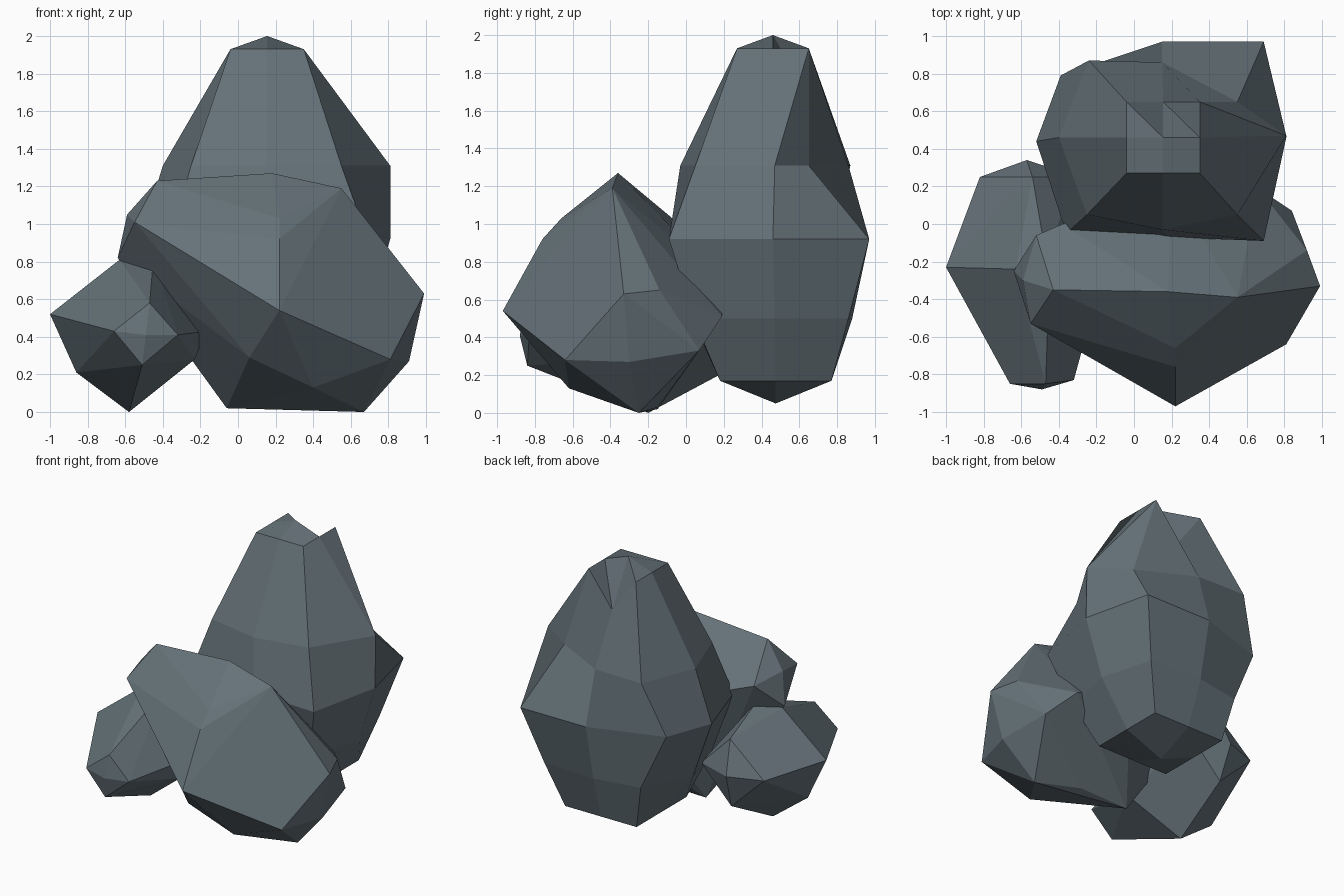
import bpy, bmesh

slate = bpy.data.materials.new("slate grey")
slate.diffuse_color = (0.13, 0.168, 0.19, 1)


def add_object(name, bm):
    bmesh.ops.recalc_face_normals(bm, faces=bm.faces[:])
    mesh = bpy.data.meshes.new(name)
    bm.to_mesh(mesh)
    bm.free()
    mesh.materials.append(slate)
    bpy.context.collection.objects.link(bpy.data.objects.new(name, mesh))


def ring_rock(top, rings, bottom):
    """Stack of 8-sided rings, closed by 2x2 quad caps."""
    bm = bmesh.new()
    loops = [[bm.verts.new((x, y, z)) for x, y in pts] for z, pts in rings]
    for a, b in zip(loops, loops[1:]):
        for i in range(8):
            j = (i + 1) % 8
            bm.faces.new((a[i], a[j], b[j], b[i]))
    for ring, pole in ((loops[0], top), (loops[-1], bottom)):
        c = bm.verts.new(pole)
        for i in range(0, 8, 2):     # corners sit at even places
            bm.faces.new((c, ring[i - 1], ring[i], ring[i + 1]))
    return bm


def square(x0, x1, y0, y1):
    xm, ym = (x0 + x1) / 2, (y0 + y1) / 2
    return [(x0, y0), (xm, y0), (x1, y0), (x1, ym), (x1, y1), (xm, y1), (x0, y1), (x0, ym)]


def hull_rock(name, points):
    bm = bmesh.new()
    for p in points:
        bm.verts.new(p)
    res = bmesh.ops.convex_hull(bm, input=bm.verts[:])
    junk = {v for v in res["geom_interior"] + res["geom_unused"] if isinstance(v, bmesh.types.BMVert)}
    bmesh.ops.delete(bm, geom=list(junk), context='VERTS')
    bmesh.ops.dissolve_limit(bm, angle_limit=0.05, verts=bm.verts[:], edges=bm.edges[:])
    add_object(name, bm)


# Tall rock: tapered upright stack, with a notch in the back of its crown
tall = ring_rock((0.155, 0.46, 2.0), [
    (1.93, square(-0.04, 0.35, 0.27, 0.65)),
    (1.31, [(-0.25, 0.05), (0.15, -0.03), (0.55, 0.05), (0.81, 0.47),
            (0.55, 0.65), (0.15, 0.86), (-0.24, 0.87), (-0.40, 0.46)]),
    (0.92, [(-0.36, -0.05), (0.18, -0.07), (0.69, -0.09), (0.81, 0.46),
            (0.69, 0.97), (0.15, 0.97), (-0.39, 0.79), (-0.52, 0.44)]),
    (0.50, [(-0.25, 0.05), (0.15, 0.03), (0.57, 0.04), (0.68, 0.47),
            (0.57, 0.86), (0.15, 0.88), (-0.20, 0.82), (-0.38, 0.46)]),
    (0.17, square(-0.13, 0.46, 0.18, 0.77)),
], (0.16, 0.475, 0.05))
tall.verts.ensure_lookup_table()
tall.verts[5].co.z = 1.67
# creases around the notch
for i, j in ((4, 11), (3, 5), (6, 40)):
    bmesh.ops.connect_vert_pair(tall, verts=[tall.verts[i], tall.verts[j]])
    tall.verts.ensure_lookup_table()
add_object("tall_rock", tall)

# Leaning rock: wide boulder across the front, sloping down to the right
hull_rock("leaning_rock", [
    (0.22, -0.97, 0.54), (0.18, -0.36, 1.27), (0.55, -0.39, 1.19), (0.22, -0.76, 0.92),
    (0.22, -0.66, 1.03), (0.99, -0.33, 0.63), (0.92, -0.14, 0.65), (0.91, -0.30, 0.27),
    (0.81, -0.64, 0.28), (0.67, -0.25, 0.0), (0.40, -0.62, 0.13), (0.06, -0.67, 0.29),
    (-0.06, -0.15, 0.02), (0.34, -0.15, 0.03), (0.84, 0.07, 0.33), (0.66, 0.19, 0.51),
    (0.20, 0.20, 0.70), (-0.38, 0.0, 0.97), (-0.52, -0.06, 1.01), (-0.59, -0.30, 1.05),
    (-0.55, -0.53, 1.01), (-0.43, -0.35, 1.23), (-0.64, -0.25, 0.82),
])

# Small rock: low boulder on the left, its narrow end facing front
hull_rock("small_rock", [
    (-0.66, -0.85, 0.43), (-0.47, -0.85, 0.58), (-0.32, -0.83, 0.41), (-0.51, -0.84, 0.25),
    (-0.49, -0.88, 0.41), (-1.0, -0.23, 0.52), (-0.86, -0.21, 0.21), (-0.58, -0.20, 0.0),
    (-0.23, -0.35, 0.28), (-0.17, -0.28, 0.43), (-0.45, -0.25, 0.82), (-0.63, -0.24, 0.81),
    (-0.47, -0.16, 0.84), (-0.82, 0.25, 0.50), (-0.54, 0.25, 0.74), (-0.30, 0.25, 0.50),
    (-0.55, 0.25, 0.24), (-0.57, 0.34, 0.50),
])
